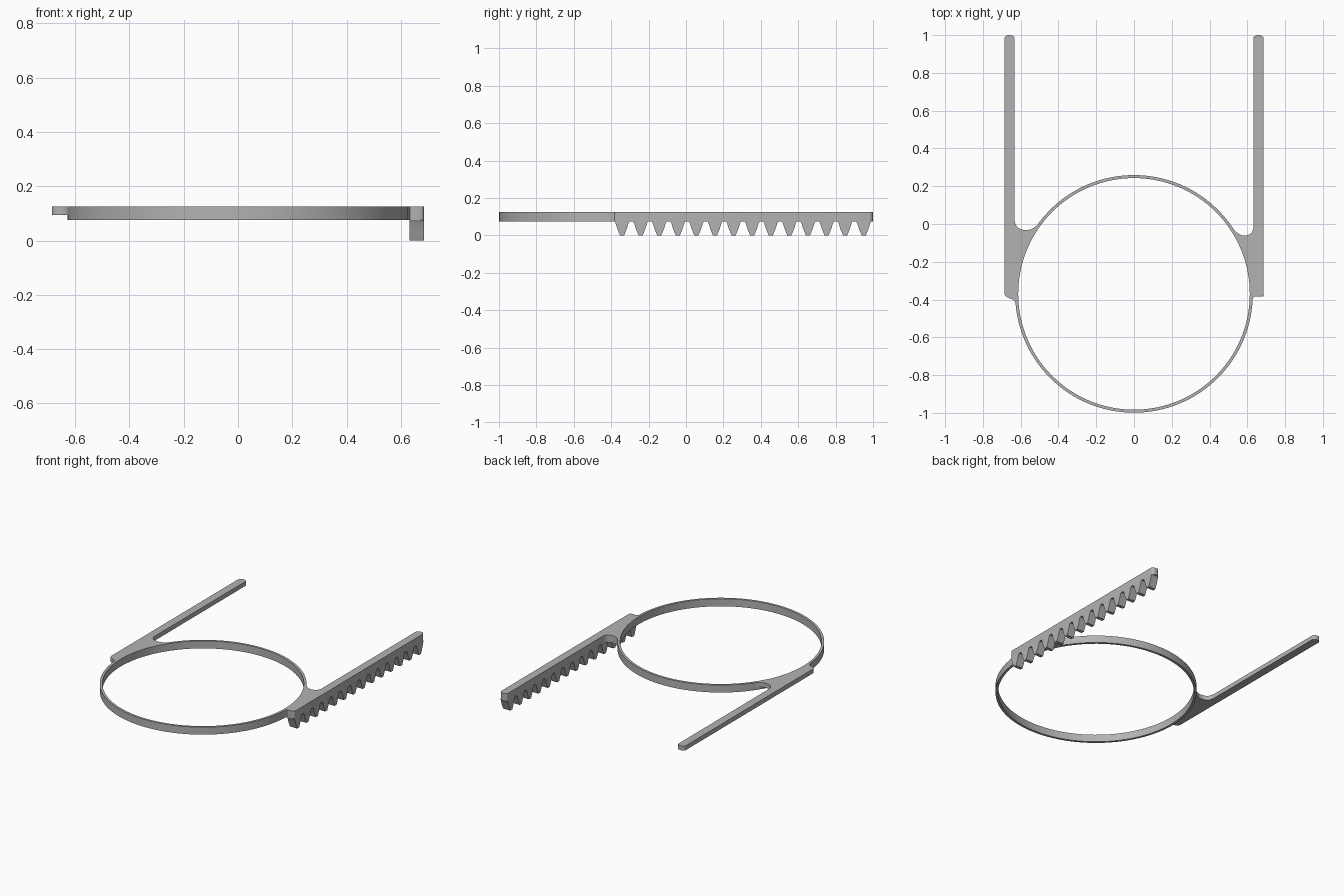
import bpy, bmesh
from math import sin, cos, radians, pi
from mathutils import Vector

cube = bpy.data.objects.get("Cube")
if cube:
    bpy.data.objects.remove(cube, do_unlink=True)

grey = bpy.data.materials.new("satin grey")
grey.use_nodes = True
grey.diffuse_color = (0.45, 0.45, 0.45, 1)
grey.node_tree.nodes["Principled BSDF"].inputs["Base Color"].default_value = grey.diffuse_color

CENTRE_Y, OUTER, INNER = -0.37, 0.629, 0.613
TOP, RING_BASE, ARM_BASE = 0.125, 0.075, 0.095
ARM_IN, ARM_OUT = 0.632, 0.686


def finish(name, bm):
    bmesh.ops.recalc_face_normals(bm, faces=bm.faces)
    mesh = bpy.data.meshes.new(name)
    bm.to_mesh(mesh)
    bm.free()
    mesh.materials.append(grey)
    obj = bpy.data.objects.new(name, mesh)
    bpy.context.collection.objects.link(obj)
    bpy.ops.object.select_all(action='DESELECT')
    obj.select_set(True)
    bpy.context.view_layer.objects.active = obj
    bpy.ops.object.shade_smooth_by_angle(angle=radians(32))
    return obj


def prism(name, points, depth):
    """Extrude a closed 3D outline along the depth vector."""
    bm = bmesh.new()
    face = bm.faces.new([bm.verts.new(p) for p in points])
    moved = bmesh.ops.extrude_face_region(bm, geom=[face], use_keep_orig=True)["geom"]
    bmesh.ops.translate(bm, vec=depth, verts=[v for v in moved if isinstance(v, bmesh.types.BMVert)])
    return finish(name, bm)


def arc(cx, cy, r, start, end, steps):
    angles = [radians(start + (end - start) * i / steps) for i in range(steps + 1)]
    return [(cx + r * cos(a), cy + r * sin(a)) for a in angles]


def curve(a, b, c, steps=8):
    """Quadratic blend from a to c, pulled towards b."""
    a, b, c = Vector(a), Vector(b), Vector(c)
    return [tuple(a * (1 - t) ** 2 + b * 2 * t * (1 - t) + c * t * t)
            for t in (i / steps for i in range(steps + 1))]


def arm(name, side, base, foot, web, first, last):
    """Straight arm with rounded tip, joined to the ring by a filleted web."""
    r = 0.022
    outline = foot + arc(ARM_OUT - r, 1 - r, r, 0, 90, 8)
    outline += arc(ARM_IN + r, 1 - r, r, 90, 180, 8) + web
    outline += arc(0, CENTRE_Y, OUTER - 0.004, first, last, 24)
    prism(name, [(side * x, y, base) for x, y in outline], (0, 0, TOP - base))


# Thin hoop
bm = bmesh.new()
N = 128
loops = []
for r, z in ((OUTER, RING_BASE), (OUTER, TOP), (INNER, TOP), (INNER, RING_BASE)):
    loops.append([bm.verts.new((r * cos(2 * pi * i / N), CENTRE_Y + r * sin(2 * pi * i / N), z))
                  for i in range(N)])
for a, b in zip(loops, loops[1:] + loops[:1]):
    for i in range(N):
        j = (i + 1) % N
        bm.faces.new((a[i], a[j], b[j], b[i]))
finish("hoop", bm)

# Plain arm on the right, rack arm on the left
arm("plain_arm", -1, ARM_BASE,
    curve((0.623, -0.44), (0.625, -0.405), (0.65, -0.397), 6)
    + curve((0.66, -0.392), (ARM_OUT, -0.385), (ARM_OUT, -0.365), 5),
    curve((ARM_IN, 0.02), (0.628, -0.03), (0.575, -0.032))
    + curve((0.565, -0.032), (0.53, -0.03), (0.498, 0.012)), 37.5, -6)
arm("rack_arm", 1, RING_BASE,
    [(0.628, -0.4), (0.634, -0.385)]
    + curve((0.667, -0.385), (ARM_OUT, -0.385), (ARM_OUT, -0.366), 5),
    curve((ARM_IN, -0.02), (0.628, -0.06), (0.585, -0.061))
    + curve((0.575, -0.061), (0.545, -0.055), (0.508, -0.002)), 36, -2)

# Row of teeth under the rack arm
COUNT, START, PITCH = 14, -0.342, 0.0994
half_tooth = [(0.041, RING_BASE), (0.035, 0.066), (0.025, 0.034), (0.011, 0)]
for n in range(COUNT):
    y = START + n * PITCH
    profile = [(-w, z) for w, z in half_tooth] + [(w, z) for w, z in reversed(half_tooth)]
    prism(f"rack_tooth_{n + 1}", [(ARM_IN, y + w, z) for w, z in profile],
          (ARM_OUT - ARM_IN, 0, 0))
